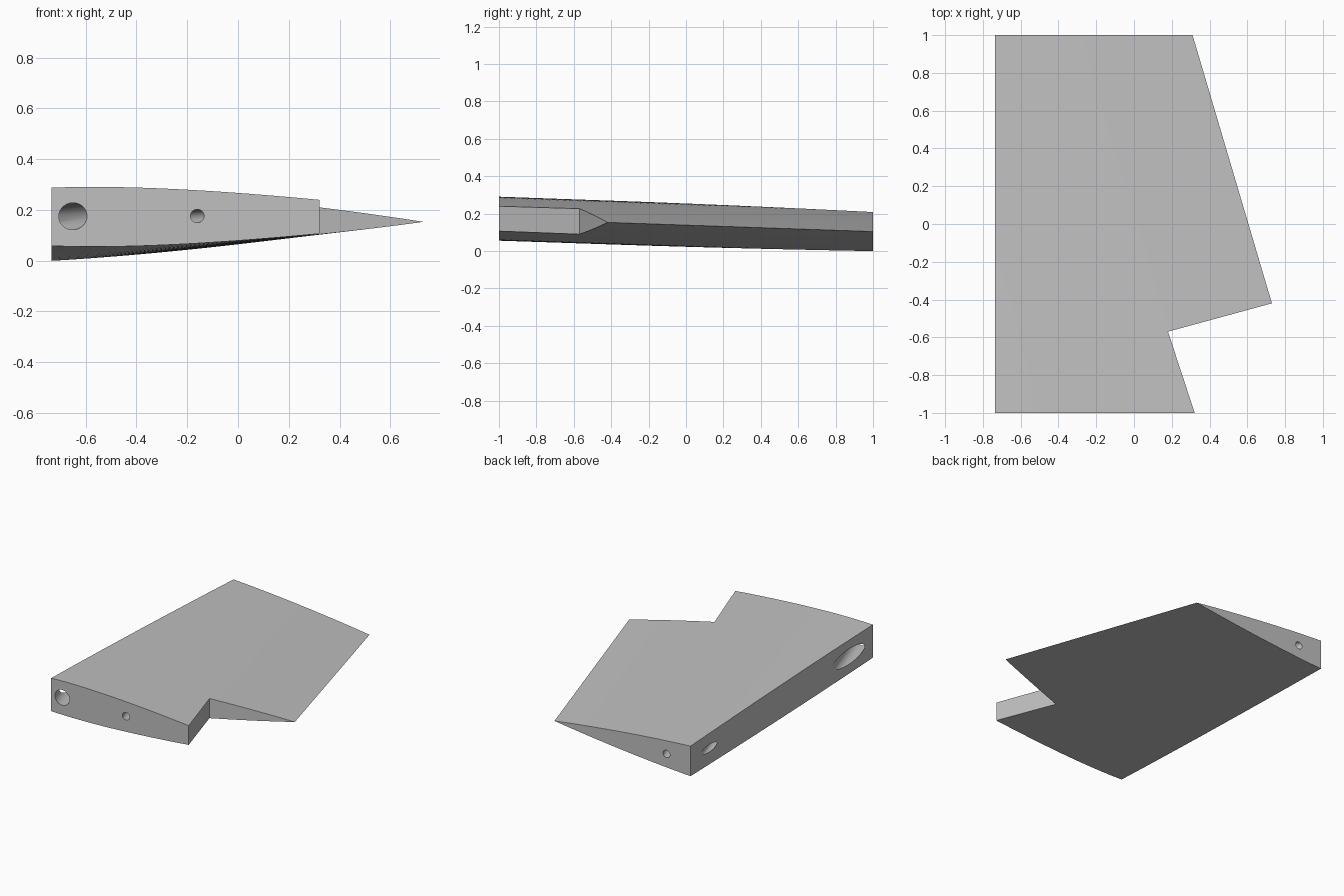
import bpy, bmesh, math
from mathutils import Vector

if "Cube" in bpy.data.objects:
    bpy.data.objects.remove(bpy.data.objects["Cube"], do_unlink=True)

grey = bpy.data.materials.new("plain_grey")
grey.use_nodes = True
colour = (0.53, 0.53, 0.53, 1)
grey.diffuse_color = colour
grey.node_tree.nodes["Principled BSDF"].inputs["Base Color"].default_value = colour

FRONT_X = -0.735        # flat spar face where the nose is cut off
CHORD_STEPS, SPAN_STEPS = 36, 10


def lerp(a, b, t):
    return a + (b - a) * t


def half_thickness(u, ratio):
    """Symmetric airfoil with a closed trailing edge."""
    return 5 * ratio * (0.2969 * math.sqrt(u) - 0.126 * u - 0.3516 * u**2
                        + 0.2843 * u**3 - 0.1036 * u**4)


def make_object(name, bm):
    bmesh.ops.recalc_face_normals(bm, faces=bm.faces)
    mesh = bpy.data.meshes.new(name)
    bm.to_mesh(mesh)
    bm.free()
    mesh.materials.append(grey)
    obj = bpy.data.objects.new(name, mesh)
    bpy.context.collection.objects.link(obj)
    return obj


def section(bm, t):
    """One closed airfoil ring; t runs from root to tip."""
    y, mid = lerp(-1, 1, t), lerp(0.173, 0.104, t)
    chord, tail = lerp(2.1, 2.0, t), lerp(0.902, 0.31, t)
    upper, lower = [], []
    for i in range(CHORD_STEPS):
        x = lerp(FRONT_X, tail, i / CHORD_STEPS)
        h = chord * half_thickness(1 - (tail - x) / chord, lerp(0.112, 0.1155, t))
        upper.append(bm.verts.new((x, y, mid + h)))
        lower.append(bm.verts.new((x, y, mid - h)))
    edge = bm.verts.new((tail, y, mid))
    return upper + [edge] + lower[::-1]


def make_cutter(name, bm):
    obj = make_object(name, bm)
    obj.hide_render = True
    return obj


def bore(name, start, direction, length, radius):
    """Round cutter starting at a point and running along a direction."""
    axis = Vector(direction).normalized()
    bm = bmesh.new()
    bmesh.ops.create_cone(bm, cap_ends=True, segments=40, radius1=radius,
                          radius2=radius, depth=length)
    bmesh.ops.rotate(bm, verts=bm.verts, matrix=Vector((0, 0, 1)).rotation_difference(axis).to_matrix())
    bmesh.ops.translate(bm, verts=bm.verts, vec=Vector(start) + axis * length / 2)
    return make_cutter(name, bm)


# Wing body: lofted airfoil
bm = bmesh.new()
rings = [section(bm, j / SPAN_STEPS) for j in range(SPAN_STEPS + 1)]
for a, b in zip(rings, rings[1:]):
    for i in range(len(a)):
        k = (i + 1) % len(a)
        bm.faces.new((a[i], a[k], b[k], b[i]))
bm.faces.new(rings[0])
bm.faces.new(rings[-1])
wing = make_object("wing_panel", bm)

# Notch in the trailing edge at the root
bm = bmesh.new()
outline = [(0.18, -0.57), (1.28, -0.27), (1.28, -1.2), (0.387, -1.2)]
base = bm.faces.new([bm.verts.new((x, y, -0.2)) for x, y in outline])
top = bmesh.ops.extrude_face_region(bm, geom=[base])
bmesh.ops.translate(bm, vec=(0, 0, 0.8),
                    verts=[v for v in top["geom"] if isinstance(v, bmesh.types.BMVert)])
cutters = [make_cutter("notch_cutter", bm)]

# Swept spar holes, open at the root and spar face, plus a blind tip hole
sweep = Vector((-0.32, 1, -0.034))
cutters += [
    bore("large_hole_cutter", Vector((-0.65, -1, 0.175)) - sweep * 0.2, sweep, 1.6, 0.053),
    bore("small_hole_cutter", Vector((-0.16, -1, 0.176)) - sweep * 0.2, sweep, 2.5, 0.026),
    bore("tip_hole_cutter", Vector((-0.55, 1, 0.105)) + sweep * 0.2, -sweep, 0.6, 0.025),
]

bpy.context.view_layer.objects.active = wing
for cutter in cutters:
    cut = wing.modifiers.new(cutter.name, "BOOLEAN")
    cut.operation, cut.solver, cut.object = "DIFFERENCE", "EXACT", cutter
    bpy.ops.object.modifier_apply(modifier=cut.name)
    bpy.data.objects.remove(cutter, do_unlink=True)

# Smooth skin with sharp borders
bpy.ops.object.select_all(action="DESELECT")
wing.select_set(True)
bpy.ops.object.shade_smooth_by_angle(angle=math.radians(20))
